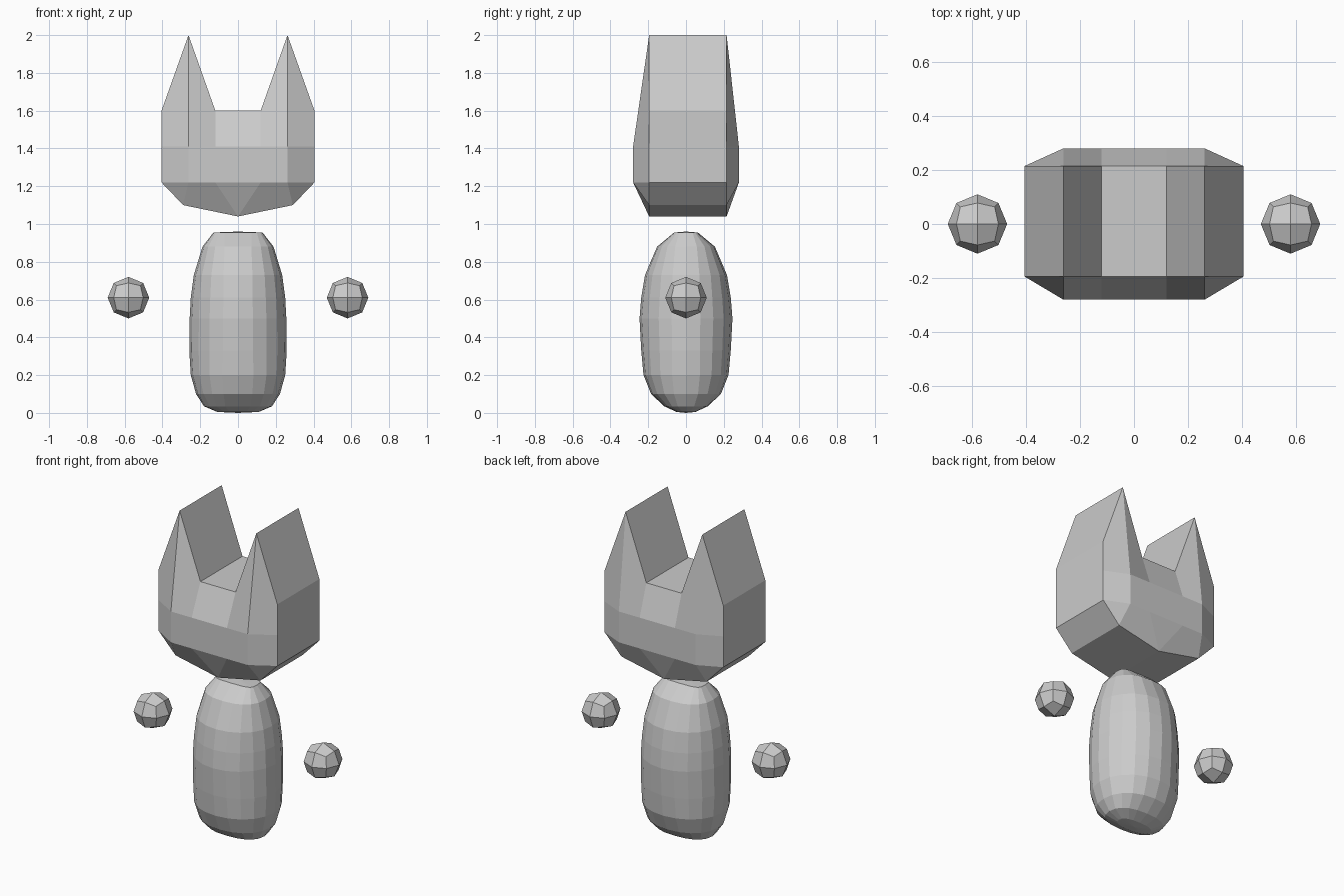
import bpy, bmesh, math

cube = bpy.data.objects.get("Cube")
if cube:
    bpy.data.objects.remove(cube, do_unlink=True)

# One plain grey for everything
grey = bpy.data.materials.new("light grey")
grey.use_nodes = True
colour = (0.6, 0.6, 0.6, 1)
grey.diffuse_color = colour
grey.node_tree.nodes["Principled BSDF"].inputs["Base Color"].default_value = colour


def finish(bm, name, location=(0, 0, 0)):
    bmesh.ops.remove_doubles(bm, verts=bm.verts, dist=0.0005)
    bmesh.ops.recalc_face_normals(bm, faces=bm.faces)
    mesh = bpy.data.meshes.new(name)
    bm.to_mesh(mesh)
    bm.free()
    mesh.materials.append(grey)
    obj = bpy.data.objects.new(name, mesh)
    obj.location = location
    bpy.context.collection.objects.link(obj)
    return obj


# Head: half outline (A-H) on the rim, bulging inner points (I-N)
rim = {"A": (0, 1.04), "B": (.29, 1.10), "C": (.405, 1.22), "D": (.405, 1.41),
       "E": (.405, 1.60), "F": (.262, 2.0), "G": (.12, 1.60), "H": (0, 1.60)}
bulge = {"I": (.262, 1.41), "J": (.12, 1.41), "K": (0, 1.41),
         "L": (.262, 1.22), "M": (.12, 1.22), "N": (0, 1.22)}
panels = ["CDIL", "DEFI", "IFGJ", "JGHK", "LIJM", "MJKN", "CLB", "BLMA", "AMN"]
bm = bmesh.new()
for side in (-1, 1):
    layers = []
    for rim_y, bulge_y in ((-.195, -.28), (.215, .28)):
        pts = {k: bm.verts.new((side * x, rim_y, z)) for k, (x, z) in rim.items()}
        pts.update({k: bm.verts.new((side * x, bulge_y, z)) for k, (x, z) in bulge.items()})
        for panel in panels:
            bm.faces.new([pts[k] for k in panel])
        layers.append(pts)
    front, back = layers
    # Side walls, ears and crown join front to back
    for a, b in zip("ABCDEFG", "BCDEFGH"):
        bm.faces.new((front[a], front[b], back[b], back[a]))
finish(bm, "head")

# Body: rings of z, half width, half depth, squareness
rings = [(.005, .11, .05, 2.6), (.035, .18, .115, 2.4), (.10, .222, .185, 2.2),
         (.20, .25, .225, 2.1), (.33, .258, .237, 2), (.50, .256, .246, 2),
         (.61, .25, .237, 2), (.73, .234, .217, 2.1), (.88, .188, .153, 2.4),
         (.955, .13, .063, 4)]
SIDES = 20
bm = bmesh.new()
loops = []
for z, w, d, power in rings:
    loop = []
    for i in range(SIDES):
        c, s = (f(math.tau * i / SIDES) for f in (math.cos, math.sin))
        x = math.copysign(abs(c) ** (2 / power), c) * w
        y = math.copysign(abs(s) ** (2 / power), s) * d
        loop.append(bm.verts.new((x, y, z)))
    loops.append(loop)
for low, high in zip(loops, loops[1:]):
    for i in range(SIDES):
        j = (i + 1) % SIDES
        bm.faces.new((low[i], low[j], high[j], high[i]))
# Shallow caps
for loop, z in ((loops[0], 0), (loops[-1], .96)):
    tip = bm.verts.new((0, 0, z))
    for i in range(SIDES):
        bm.faces.new((loop[i], loop[(i + 1) % SIDES], tip))
finish(bm, "body")

# Floating hands: cubes cut in two each way and rounded to a ball
for name, side in (("left_hand", 1), ("right_hand", -1)):
    bm = bmesh.new()
    bmesh.ops.create_cube(bm, size=2)
    bmesh.ops.subdivide_edges(bm, edges=bm.edges[:], cuts=1, use_grid_fill=True)
    for v in bm.verts:
        v.co = v.co.normalized() * 0.11
    finish(bm, name, (side * 0.58, 0, 0.61))
